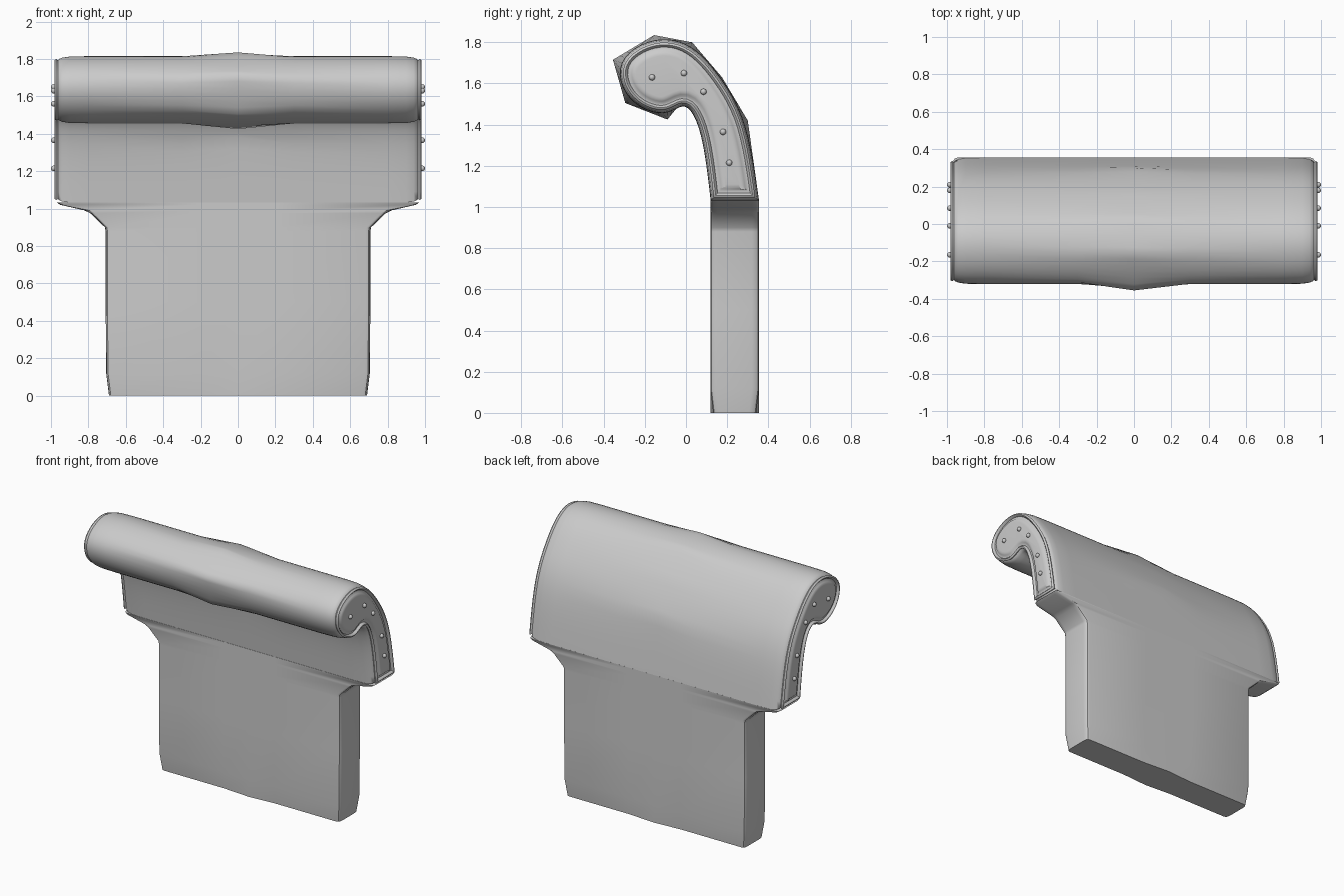
import bpy, bmesh, math
from mathutils import Vector

cube = bpy.data.objects.get("Cube")
if cube:
    bpy.data.objects.remove(cube, do_unlink=True)

fabric = bpy.data.materials.new("grey_upholstery")
fabric.use_nodes = True
GREY = (0.6, 0.6, 0.6, 1)
fabric.diffuse_color = GREY
fabric.node_tree.nodes["Principled BSDF"].inputs["Base Color"].default_value = GREY


def finish(bm, name, angle=40):
    bmesh.ops.recalc_face_normals(bm, faces=bm.faces)
    mesh = bpy.data.meshes.new(name)
    bm.to_mesh(mesh)
    bm.free()
    mesh.materials.append(fabric)
    ob = bpy.data.objects.new(name, mesh)
    bpy.context.collection.objects.link(ob)
    bpy.ops.object.select_all(action="DESELECT")
    ob.select_set(True)
    bpy.context.view_layer.objects.active = ob
    bpy.ops.object.shade_smooth_by_angle(angle=math.radians(angle))
    return ob


def loft(rings, name, angle=40):
    """Skin a list of closed rings and cap both ends."""
    bm = bmesh.new()
    rows = [[bm.verts.new(p) for p in ring] for ring in rings]
    n = len(rows[0])
    for a, b in zip(rows, rows[1:]):
        for i in range(n):
            j = (i + 1) % n
            bm.faces.new((a[i], a[j], b[j], b[i]))
    bm.faces.new(rows[0])
    bm.faces.new(rows[-1])
    return finish(bm, name, angle)


def spline(cage, steps):
    """Soft curve through a cage, with the matching points on the cage itself."""
    pts = [Vector(p) for p in cage]
    ext = [2 * pts[0] - pts[1]] + pts + [2 * pts[-1] - pts[-2]]
    soft, hard = [], []
    for k in range(len(pts) - 1):
        a, b, c, d = ext[k:k + 4]
        for s in range(steps):
            t = s / steps
            soft.append(((1 - t) ** 3 * a + (3 * t ** 3 - 6 * t * t + 4) * b
                         + (1 + 3 * t + 3 * t * t - 3 * t ** 3) * c + t ** 3 * d) / 6)
            hard.append(b.lerp(c, t))
    return soft + [pts[-1]], hard + [pts[-1]]


def inset(poly, dist):
    """Move a counter-clockwise outline inward with mitred corners."""
    out = []
    for i, p in enumerate(poly):
        e1 = (p - poly[i - 1]).normalized()
        e2 = (poly[(i + 1) % len(poly)] - p).normalized()
        n1, n2 = Vector((-e1.y, e1.x)), Vector((-e2.y, e2.x))
        m = (n1 + n2).normalized()
        out.append(p + m * dist / max(0.6, m.dot(n1)))
    return out


# Rolled top: scroll section swept across the width
cage = [(0.355, 1.03), (0.30, 1.42), (0.175, 1.63), (0.03, 1.80), (-0.155, 1.835),
        (-0.355, 1.715), (-0.295, 1.505), (-0.09, 1.425), (-0.005, 1.53),
        (0.08, 1.38), (0.12, 1.03)]
soft, hard = spline(cage, 6)

# Outward profile of one end: (x, inset) for rounded edge, piping, groove and padded panel
end = [(0.30, 0), (0.80, 0), (0.90, 0.002), (0.94, 0.008), (0.958, 0.016), (0.962, 0.022),
       (0.972, 0.016), (0.98, 0.02), (0.982, 0.027), (0.976, 0.034), (0.966, 0.038),
       (0.966, 0.048), (0.976, 0.058), (0.981, 0.07), (0.982, 0.08)]


def ring(x, outline):
    return [(x, p.x, p.y) for p in outline]


left = [ring(x, inset(soft, d)) for x, d in end]
right = [ring(-x, inset(soft, d)) for x, d in reversed(end)]
loft(right + [ring(0, hard)] + left, "rolled_top", 50)

# Lower back panel with flared shoulders
FRONT, BACK = 0.118, 0.355
half_edge = [(0.0, 0.035), (0.003, 0.015), (0.01, 0.005), (0.025, 0)]
levels = [(0, 0.69), (0.12, 0.705), (0.5, 0.708), (0.88, 0.708), (0.9, 0.712),
          (0.975, 0.79), (0.99, 0.82), (1.02, 0.95), (1.032, 0.968)]


def panel_ring(z, w):
    tuck = 0.014 if z == 0 else 0
    side = [(-w + dx, dy) for dx, dy in half_edge]
    line = side + [(-0.2, 0), (0, -tuck), (0.2, 0)] + [(-x, dy) for x, dy in reversed(side)]
    front = [(x, FRONT + tuck + dy, z) for x, dy in line]
    back = [(x, BACK - tuck - dy, z) for x, dy in reversed(line)]
    return front + back


loft([panel_ring(z, w) for z, w in levels], "back_panel", 35)

# Upholstery studs on both scroll ends
studs = [(-0.165, 1.63), (-0.01, 1.65), (0.085, 1.56), (0.18, 1.365), (0.21, 1.215)]
for name, sign in (("left", 1), ("right", -1)):
    for i, (y, z) in enumerate(studs):
        bm = bmesh.new()
        bmesh.ops.create_uvsphere(bm, u_segments=12, v_segments=8, radius=0.015)
        bmesh.ops.translate(bm, verts=bm.verts, vec=(sign * 0.985, y, z))
        finish(bm, f"{name}_stud_{i + 1}")
